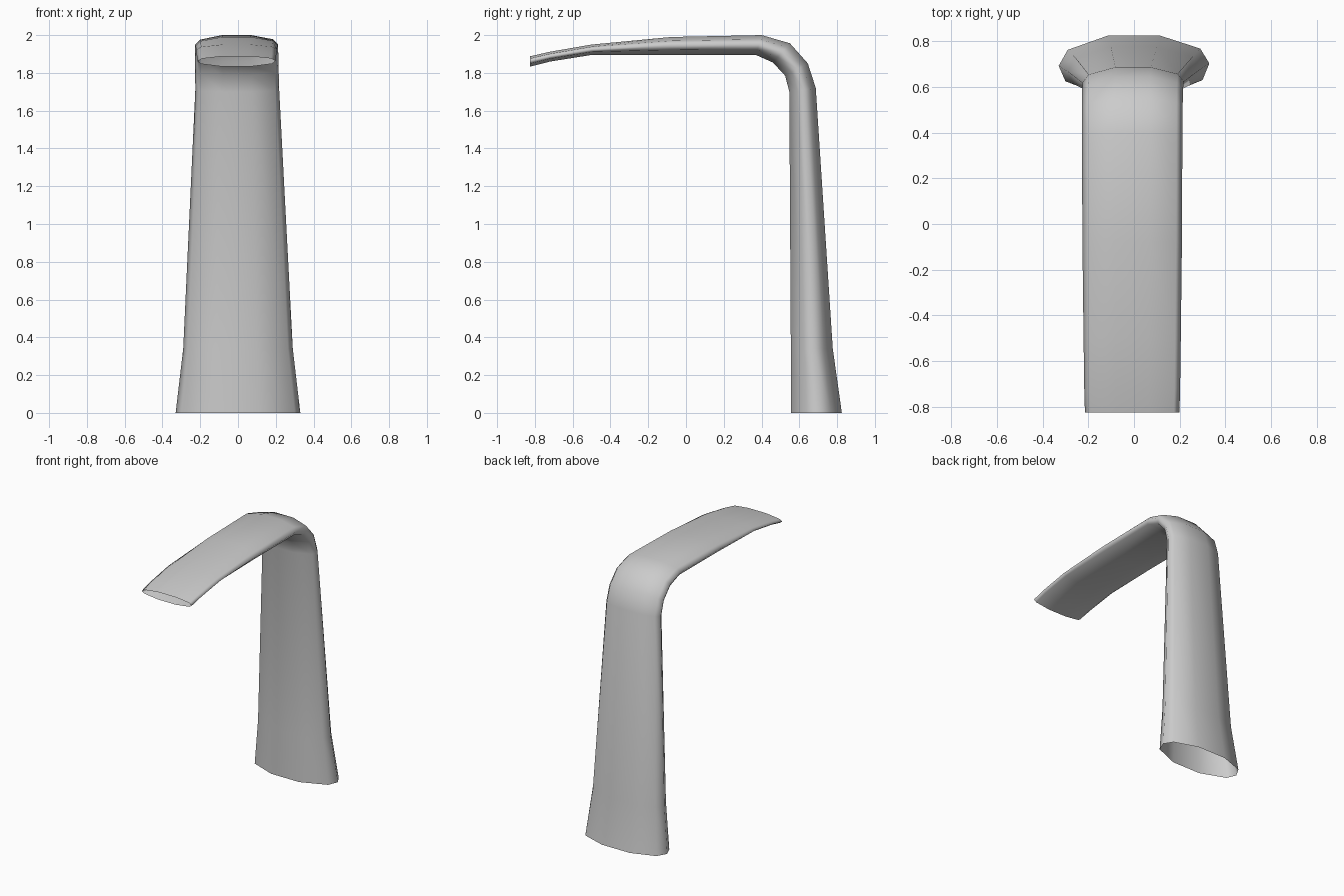
import bpy, bmesh

# Ten-sided flattened cross-section: (fraction of half width, fraction from inner to outer face)
SECTION = [(-0.35, 1.0), (0.35, 1.0), (0.88, 0.79), (1.0, 0.55), (0.91, 0.28),
           (0.35, 0.0), (-0.35, 0.0), (-0.91, 0.26), (-1.0, 0.51), (-0.88, 0.77)]

# Stations from the foot to the tip: inner (y, z), outer (y, z), half width, x offset
STATIONS = [
    ((0.555, 0.00), (0.825, 0.00), 0.33, 0.0),
    ((0.555, 0.34), (0.777, 0.34), 0.29, 0.0),
    ((0.547, 1.70), (0.687, 1.72), 0.222, -0.004),
    ((0.525, 1.785), (0.645, 1.85), 0.221, -0.006),
    ((0.46, 1.855), (0.55, 1.957), 0.22, -0.007),
    ((0.37, 1.895), (0.40, 2.00), 0.22, -0.008),
    ((-0.08, 1.895), (-0.08, 1.99), 0.218, -0.008),
    ((-0.50, 1.895), (-0.50, 1.95), 0.213, -0.008),
    ((-0.72, 1.86), (-0.72, 1.912), 0.21, -0.008),
    ((-0.825, 1.833), (-0.825, 1.888), 0.207, -0.008),
]

# Bent spout: open tube lofted through the stations
bm = bmesh.new()
rings = []
for (yi, zi), (yo, zo), half, off in STATIONS:
    rings.append([bm.verts.new((off + half * s, yi + (yo - yi) * t, zi + (zo - zi) * t))
                  for s, t in SECTION])
n = len(SECTION)
for a, b in zip(rings, rings[1:]):
    for i in range(n):
        j = (i + 1) % n
        bm.faces.new((a[i], a[j], b[j], b[i])).smooth = True
bmesh.ops.recalc_face_normals(bm, faces=bm.faces)
# Make sure the walls face outwards
if bm.calc_volume(signed=True) < 0:
    bmesh.ops.reverse_faces(bm, faces=bm.faces)

mesh = bpy.data.meshes.new("bent_spout")
bm.to_mesh(mesh)
bm.free()
bpy.context.collection.objects.link(bpy.data.objects.new("bent_spout", mesh))
